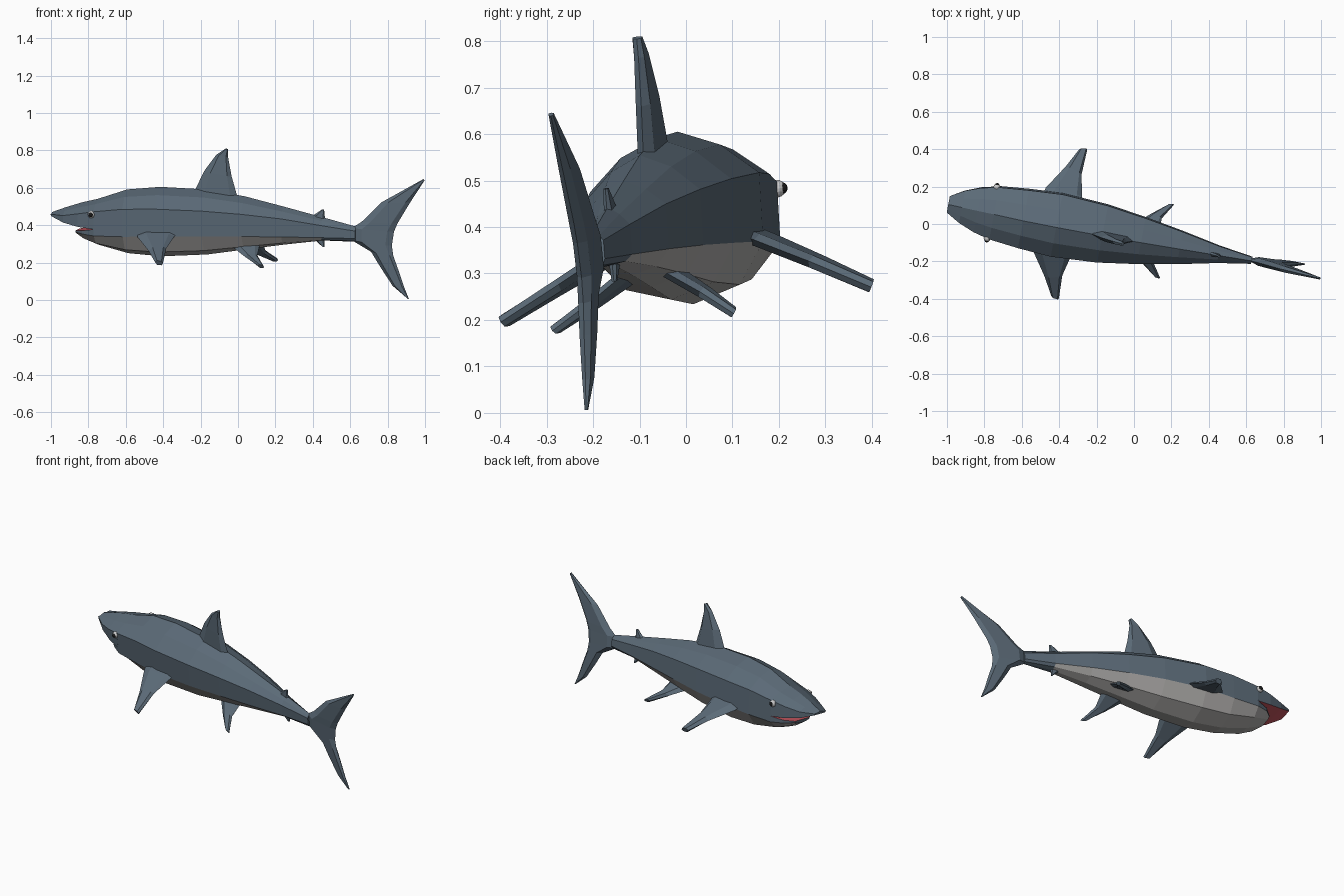
import bpy, bmesh
from math import radians
from mathutils import Matrix, Vector

if "Cube" in bpy.data.objects:
    bpy.data.objects.remove(bpy.data.objects["Cube"])

# The swimmer is built along x, then rolled and turned into its pose
POSE = (Matrix.Translation((0, -0.08, 0.42)) @ Matrix.Rotation(radians(-10.8), 4, 'Z')
        @ Matrix.Rotation(radians(5.3), 4, 'X') @ Matrix.Translation((0, 0, -0.42)))


def material(name, r, g, b):
    m = bpy.data.materials.new(name)
    m.diffuse_color = (r, g, b, 1)
    m.use_nodes = True
    m.node_tree.nodes["Principled BSDF"].inputs["Base Color"].default_value = m.diffuse_color
    return m


BLUE = material("slate_skin", 0.105, 0.145, 0.185)
PALE = material("pale_belly", 0.42, 0.41, 0.40)
RED = material("mouth_red", 0.55, 0.09, 0.11)
WHITE = material("eye_white", 0.75, 0.75, 0.75)
BLACK = material("eye_black", 0.01, 0.01, 0.01)


def finish(name, bm, mats):
    bmesh.ops.recalc_face_normals(bm, faces=bm.faces)
    bm.transform(POSE)
    me = bpy.data.meshes.new(name)
    bm.to_mesh(me)
    bm.free()
    for m in mats:
        me.materials.append(m)
    ob = bpy.data.objects.new(name, me)
    bpy.context.collection.objects.link(ob)
    return ob


def loft(name, rings, mats=(BLUE,), pick=lambda i, j: 0, cap_mat=0):
    """Skin a list of equal-length closed rings and cap both ends."""
    bm = bmesh.new()
    vs = [[bm.verts.new(p) for p in r] for r in rings]
    n = len(rings[0])
    for i in range(len(vs) - 1):
        for j in range(n):
            k = (j + 1) % n
            f = bm.faces.new((vs[i][j], vs[i][k], vs[i + 1][k], vs[i + 1][j]))
            f.material_index = pick(i, j)
    for r in (vs[0], vs[-1]):
        bm.faces.new(r).material_index = cap_mat
    return finish(name, bm, mats)


def blade(name, stations, normal, side=1):
    """Fin: stations of (leading point, trailing point, half thickness)."""
    flip = Vector((1, side, 1))
    n = Vector(normal).normalized()
    rings = []
    for lead, trail, t in stations:
        a, b = Vector(lead), Vector(trail)
        p, q = a.lerp(b, 0.25), a.lerp(b, 0.85)
        ring = (a, p + n * t, q + n * t * 0.8, b, q - n * t * 0.8, p - n * t)
        rings.append([v * flip for v in ring])
    return loft(name, rings)


def upright(name, rows):
    """Fin lying in the centre plane: rows of lead x, z, trail x, z, half thickness."""
    return blade(name, [((a, 0, b), (c, 0, d), t) for a, b, c, d, t in rows], (0, 1, 0))


# Body: ten-sided sections (x, half width, top, side crease, colour line, bottom)
def body_ring(x, w, t, s, b, d):
    half = [(0.53 * w, t - 0.3 * (t - s) - 0.005), (w, s), (0.97 * w, b),
            (0.62 * w, d + 0.27 * (b - d))]
    return ([(x, 0, t)] + [(x, y, z) for y, z in half] + [(x, 0, d)]
            + [(x, -y, z) for y, z in reversed(half)])


body = [(-0.76, .142, .542, .485, .355, .295), (-0.60, .158, .592, .500, .352, .250),
        (-0.42, .170, .606, .502, .354, .233), (-0.17, .155, .592, .490, .352, .243),
        (0.04, .125, .555, .470, .350, .270), (0.25, .088, .500, .442, .345, .296),
        (0.46, .045, .443, .402, .337, .318), (0.64, .018, .393, .370, .330, .311)]
loft("body", [body_ring(*r) for r in body], (BLUE, PALE),
     lambda i, j: 1 if 3 <= j <= 6 and i < 6 else 0)


# Snout with red palate (x, half width, top, side crease, lip)
def snout_ring(x, w, t, s, lip):
    half = [(0.53 * w, t - 0.3 * (t - s) - 0.005), (w, s), (0.98 * w, lip)]
    return ([(x, 0, t)] + [(x, y, z) for y, z in half]
            + [(x, -y, z) for y, z in reversed(half)])


snout = [(-0.76, .142, .542, .485, .390), (-0.85, .121, .522, .472, .402),
         (-0.935, .088, .497, .460, .422), (-1.01, .045, .471, .463, .454)]
loft("snout", [snout_ring(*r) for r in snout], (BLUE, RED), lambda i, j: int(j == 3))


# Lower jaw with red mouth floor (x, half width, lip, colour line, bottom)
def jaw_ring(x, w, lip, b, d):
    half = [(0.98 * w, lip), (0.97 * w, b), (0.62 * w, d + 0.27 * (b - d))]
    return ([(x, y, z) for y, z in half] + [(x, 0, d)]
            + [(x, -y, z) for y, z in reversed(half)])


jaw = [(-0.76, .142, .390, .355, .295), (-0.83, .110, .381, .363, .326),
       (-0.875, .058, .377, .369, .358)]
loft("lower_jaw", [jaw_ring(*r) for r in jaw], (BLUE, PALE, RED),
     lambda i, j: (0, 1, 1, 1, 1, 0, 2)[j])

# Fins in the centre plane
upright("dorsal_fin", [(-.25, .55, .005, .53, .024), (-.18, .69, -.03, .66, .020),
                       (-.112, .778, -.048, .765, .014), (-.060, .812, -.048, .806, .011)])
upright("tail_fin", [(1.012, .647, 1.019, .640, .006), (.785, .524, .940, .524, .016),
                     (.675, .420, .868, .410, .020), (.620, .385, .848, .365, .020),
                     (.620, .318, .835, .290, .020), (.722, .257, .842, .235, .018),
                     (.770, .176, .866, .166, .016), (.835, .075, .897, .070, .011),
                     (.915, .006, .923, .004, .004)])
upright("rear_dorsal_fin", [(.39, .44, .475, .42, .012), (.458, .484, .470, .482, .006)])
upright("anal_fin", [(.40, .335, .470, .335, .012), (.458, .284, .468, .282, .006)])

# Paired fins and eyes
for side, tag in ((1, "left"), (-1, "right")):
    blade("pectoral_fin_" + tag,
          [((-.53, .11, .385), (-.29, .11, .385), .018),
           ((-.515, .175, .353), (-.315, .165, .357), .018),
           ((-.432, .300, .290), (-.340, .275, .301), .017),
           ((-.378, .400, .237), (-.335, .408, .232), .015)], (0, .455, .89), side)
    blade("pelvic_fin_" + tag,
          [((-.04, .045, .300), (.125, .045, .300), .016),
           ((.06, .130, .242), (.125, .120, .249), .015),
           ((.142, .192, .200), (.176, .200, .194), .012)], (0, .57, .82), side)
    for part, r, y, m in (("eye_", .019, .139, WHITE), ("pupil_", .013, .149, BLACK)):
        bm = bmesh.new()
        bmesh.ops.create_uvsphere(bm, u_segments=12, v_segments=8, radius=r)
        bm.transform(Matrix.Translation((-.772, side * y, .470)))
        finish(part + tag, bm, (m,))
